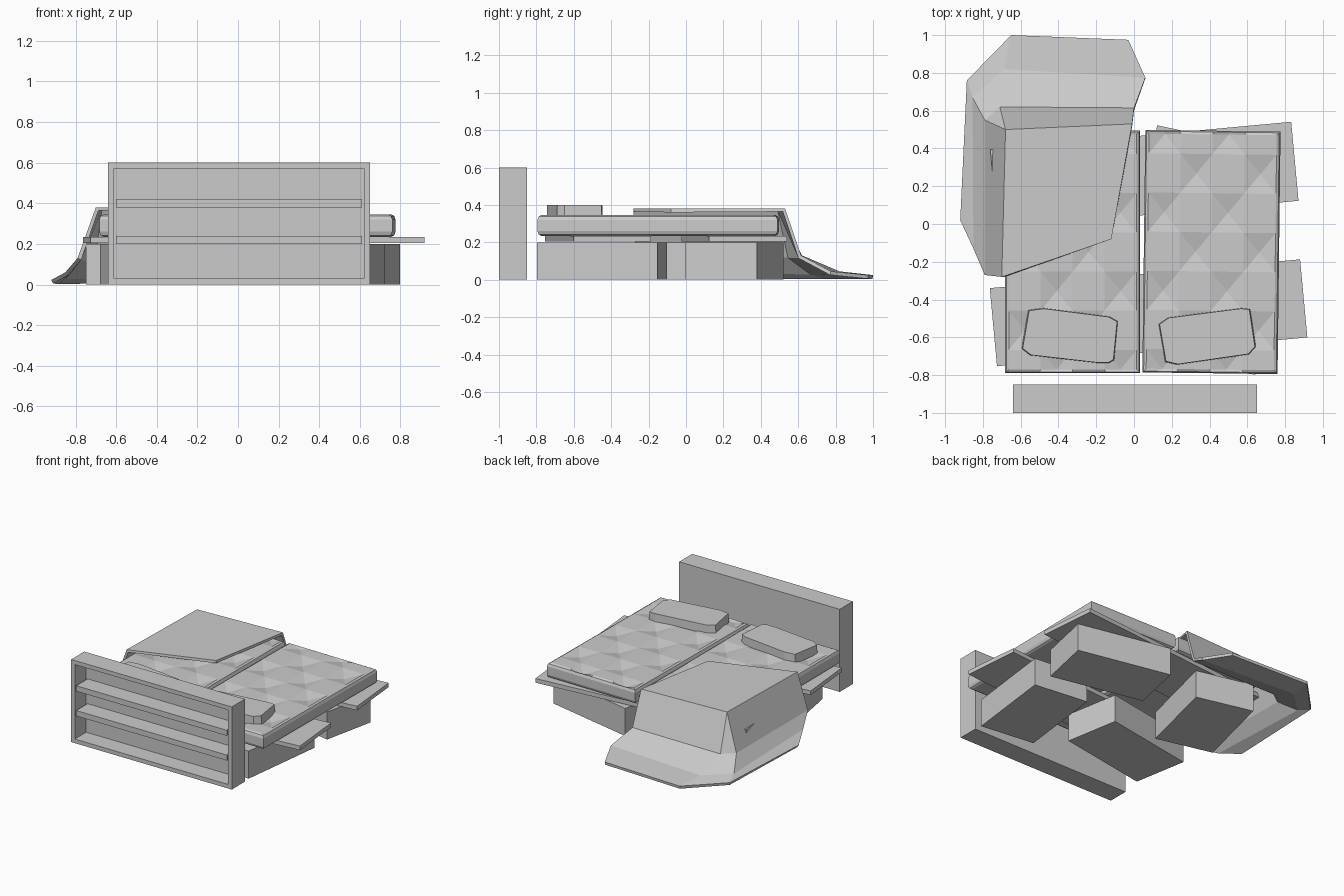
import bpy, bmesh
from math import radians, sin, cos
from mathutils import Matrix, Vector

cube = bpy.data.objects.get("Cube")
if cube:
    bpy.data.objects.remove(cube, do_unlink=True)

GREY = (0.6, 0.6, 0.6, 1)
mat = bpy.data.materials.new("plain grey")
mat.use_nodes = True
mat.diffuse_color = GREY
mat.node_tree.nodes["Principled BSDF"].inputs["Base Color"].default_value = GREY


def finish(name, bm, loc=(0, 0, 0), turn=0.0):
    bmesh.ops.recalc_face_normals(bm, faces=bm.faces)
    me = bpy.data.meshes.new(name)
    bm.to_mesh(me)
    bm.free()
    me.materials.append(mat)
    ob = bpy.data.objects.new(name, me)
    ob.location = loc
    ob.rotation_euler.z = radians(turn)
    bpy.context.collection.objects.link(ob)
    return ob


def box(name, size, loc, turn=0.0):
    bm = bmesh.new()
    bmesh.ops.create_cube(bm, size=1)
    bmesh.ops.scale(bm, vec=size, verts=bm.verts)
    return finish(name, bm, loc, turn)


def headboard():
    # Solid block whose front is inset and pushed back, with shelves across
    bm = bmesh.new()
    bmesh.ops.create_cube(bm, size=1)
    bmesh.ops.scale(bm, vec=(1.29, 0.15, 0.6), verts=bm.verts)
    bmesh.ops.recalc_face_normals(bm, faces=bm.faces)
    front = min(bm.faces, key=lambda f: f.calc_center_median().y)
    bmesh.ops.inset_region(bm, faces=[front], thickness=0.042)
    hole = bmesh.ops.extrude_discrete_faces(bm, faces=[front])["faces"][0]
    bmesh.ops.translate(bm, vec=(0, 0.13, 0), verts=hole.verts)
    finish("headboard", bm, (0.005, -0.925, 0.3))
    for i, z in enumerate((0.22, 0.40)):
        box(f"headboard_shelf_{i + 1}", (1.21, 0.13, 0.04), (0.005, -0.935, z))


def mattress(name, loc, turn, parity):
    # Quilted top: a grid whose tuft points are pressed down
    hx, hy, nx, ny = 0.338, 0.622, 8, 12
    bm = bmesh.new()
    grid, tufts = {}, set()
    for i in range(nx + 1):
        for j in range(ny + 1):
            tuft = i % 2 == 1 and j % 2 == 0 and (i // 2 + j // 2) % 2 == parity
            z = -0.022 if tuft else 0
            v = bm.verts.new((hx * (2 * i / nx - 1), hy * (2 * j / ny - 1), z))
            grid[i, j] = v
            if tuft:
                tufts.add(v)
    for i in range(nx):
        for j in range(ny):
            q = [grid[i, j], grid[i + 1, j], grid[i + 1, j + 1], grid[i, j + 1]]
            k = next((n for n in range(4) if q[n] in tufts), None)
            if k is None:
                bm.faces.new(q)
            else:
                q = q[k:] + q[:k]
                bm.faces.new(q[:3])
                bm.faces.new([q[0], q[2], q[3]])
    # Rounded sides, ring by ring, then the underside
    edges = [e for e in bm.edges if e.is_boundary]
    for out, z in ((0.013, -0.007), (0.02, -0.025), (0.02, -0.085), (0.013, -0.103), (0, -0.11)):
        new = bmesh.ops.extrude_edge_only(bm, edges=edges)["geom"]
        edges = [g for g in new if isinstance(g, bmesh.types.BMEdge)]
        for v in {v for e in edges for v in e.verts}:
            for axis, half in ((0, hx), (1, hy)):
                v.co[axis] = v.co[axis] * (half + out) / max(half, 0.01) if out == 0.013 and z > -0.01 else v.co[axis]
            v.co.z = z
        if not (out == 0.013 and z > -0.01):
            ring = {v for e in edges for v in e.verts}
            for axis, half in ((0, hx), (1, hy)):
                widest = max(v.co[axis] for v in ring)
                for v in ring:
                    v.co[axis] *= (half + out) / widest
    bmesh.ops.contextual_create(bm, geom=edges)
    finish(name, bm, loc, turn)


def pillow(name, outline):
    # Flat cushion with a slightly drawn-in upper face
    bm = bmesh.new()
    base = bm.faces.new([bm.verts.new((x, y, 0.335)) for x, y in outline])
    new = bmesh.ops.extrude_face_region(bm, geom=[base])["geom"]
    top = [g for g in new if isinstance(g, bmesh.types.BMVert)]
    mid = sum((v.co for v in top), Vector()) / len(top)
    for v in top:
        v.co = mid + (v.co - mid) * 0.98
        v.co.z = 0.4
    finish(name, bm)


def blanket():
    # Top sheet plus folds that fall over the foot and the side
    pts = dict(
        a=(-.68, .50, .38), b=(-.01, .53, .38), c=(-.12, -.08, .38), d=(-.70, -.28, .38),
        e=(-.71, .62, .13), f=(0, .615, .13), g=(-.79, .55, .13), h=(-.79, -.27, .13),
        i=(-.69, .82, .045), j=(.06, .775, .045), k=(-.855, .67, .045), l=(-.85, -.13, .06),
        m=(-.65, 1, .025), n=(-.03, .975, .025), o=(-.885, .76, .022), p=(-.92, .02, .022))
    bm = bmesh.new()
    v = {key: bm.verts.new(co) for key, co in pts.items()}
    for face in ("dcba", "abfe", "dagh", "aeg", "efji", "eikg", "hgkl", "ijnm", "imok", "lkop"):
        bm.faces.new([v[key] for key in face])
    ob = finish("blanket", bm)
    # Give the sheet its thickness on the inner side
    up = ob.data.polygons[0].normal.z > 0
    if not up:
        ob.data.flip_normals()
    solid = ob.modifiers.new("thickness", 'SOLIDIFY')
    solid.thickness = 0.02
    solid.offset = -1


headboard()

# Drawer boxes and the two boards that carry the mattresses
boxes = (((0.41, 0.65), (0.48, -0.45), -7), ((0.69, 0.39), (0.42, 0.26), -12),
         ((0.42, 0.61), (-0.47, 0.16), -14), ((0.70, 0.40), (-0.30, -0.44), 10))
for n, ((w, d), (x, y), turn) in enumerate(boxes):
    box(f"drawer_box_{n + 1}", (w, d, 0.2), (x, y, 0.1), turn)
box("front_board", (1.65, 0.415, 0.03), (0.077, -0.47, 0.22), 5.3)
box("rear_board", (1.60, 0.42, 0.03), (0.055, 0.258, 0.22), 5.3)

mattress("left_mattress", (0.41, -0.148, 0.345), -0.7, 0)
mattress("right_mattress", (-0.325, -0.148, 0.345), 0, 1)

pillow("right_pillow", ((-.56, -.455), (-.595, -.66), (-.55, -.695), (-.2, -.735), (-.13, -.735),
                        (-.105, -.72), (-.085, -.515), (-.13, -.49), (-.48, -.445)))
pillow("left_pillow", ((.13, -.53), (.165, -.73), (.23, -.745), (.61, -.69),
                       (.645, -.65), (.615, -.45), (.57, -.445), (.18, -.495)))
blanket()
